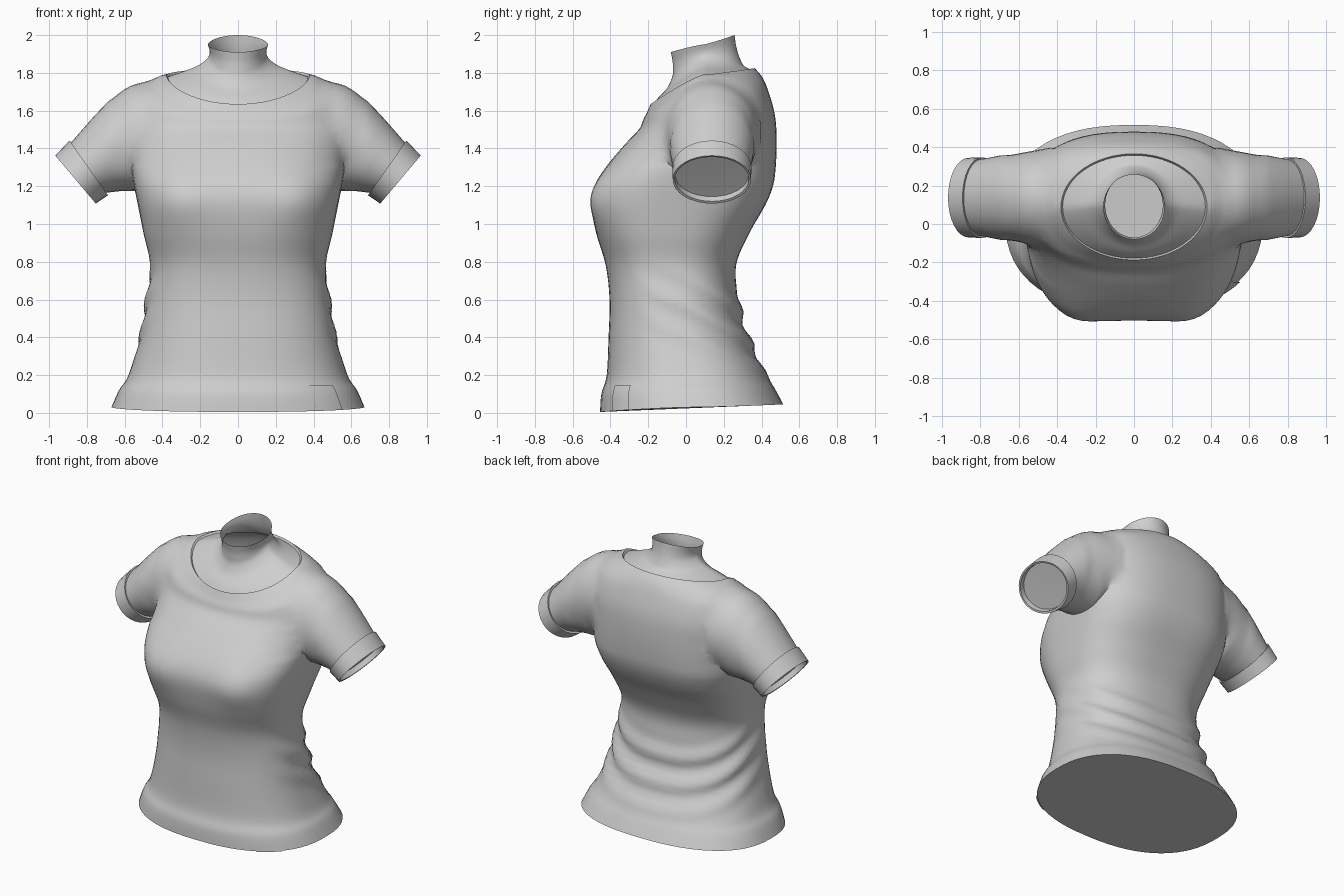
import bpy, bmesh
from math import sin, cos, pi, exp, radians
from mathutils import Vector

cube = bpy.data.objects.get("Cube")
if cube:
    bpy.data.objects.remove(cube)

SIDES = 64
grey = bpy.data.materials.new("plain grey")
grey.use_nodes = True
grey.diffuse_color = (0.62, 0.62, 0.62, 1)
grey.node_tree.nodes["Principled BSDF"].inputs["Base Color"].default_value = (0.62, 0.62, 0.62, 1)


def finish(name, bm):
    """Turn a bmesh into a named grey object."""
    bmesh.ops.recalc_face_normals(bm, faces=bm.faces[:])
    mesh = bpy.data.meshes.new(name)
    bm.to_mesh(mesh)
    bm.free()
    mesh.materials.append(grey)
    obj = bpy.data.objects.new(name, mesh)
    bpy.context.collection.objects.link(obj)
    return obj


def shade(obj, angle=38):
    bpy.ops.object.select_all(action='DESELECT')
    obj.select_set(True)
    bpy.context.view_layer.objects.active = obj
    bpy.ops.object.shade_smooth_by_angle(angle=radians(angle))


def spline_rows(rows, steps):
    """Catmull-Rom interpolation between rows of ring measurements."""
    out = []
    last = len(rows) - 1
    for i in range(last):
        a, b, c, d = rows[max(i - 1, 0)], rows[i], rows[i + 1], rows[min(i + 2, last)]
        for k in range(steps):
            t = k / steps
            out.append([q + t * (r - p + t * (2 * p - 5 * q + 4 * r - s + t * (3 * (q - r) + s - p))) / 2
                        if abs(r - q) > 1e-6 else q
                        for p, q, r, s in zip(a, b, c, d)])
    out.append(list(rows[last]))
    return out


def body_point(row, angle, grow=0.0):
    """Point on a rounded ring: front, side and back heights, half width, front, back, squareness."""
    zf, zs, zb, half, yf, yb, n = row
    c, s = cos(angle), sin(angle)
    px = abs(c) ** (2 / n) * (1 if c > 0 else -1)
    py = abs(s) ** (2 / n) * (1 if s > 0 else -1)
    mid = (yf + yb) / 2
    x = (half + grow) * px
    y = mid + ((yb - yf) / 2 + grow) * py
    z = zs + ((zb if s > 0 else zf) - zs) * abs(s) ** 1.2
    # fullness of the chest
    if s < 0:
        y -= 0.028 * exp(-((abs(x) - 0.32) / 0.14) ** 2 - ((z - 1.12) / 0.16) ** 2)
    # gathered cloth folds that sag across the lower back
    if s > -0.5:
        lift = z - 0.22 * (1 - s)
        fold = sin(2 * pi * (lift - 0.165) / 0.17)
        fade = exp(-((z - 0.42 - 0.12 * (1 - s)) / 0.2) ** 4) * min(1, (s + 0.5) / 0.9)
        push = 0.015 * fade * fold
        x += push * px
        y += push * py
    return Vector((x, y, z))


def loft(bm, rings, closed=True):
    loops = [[bm.verts.new(p) for p in ring] for ring in rings]
    for a, b in zip(loops, loops[1:]):
        for i in range(len(a) if closed else len(a) - 1):
            j = (i + 1) % len(a)
            bm.faces.new((a[i], a[j], b[j], b[i]))
    return loops


def fan(bm, loop, centre):
    hub = bm.verts.new(centre)
    for i, v in enumerate(loop):
        bm.faces.new((v, loop[(i + 1) % len(loop)], hub))


ANGLES = [2 * pi * i / SIDES for i in range(SIDES)]


def level(z, *rest):
    return (z, z, z, *rest)


# shirt body, from hem to neckline
body_rows = [
    (.005, .03, .045, .67, -.455, .515, 2.4),
    (.1, .12, .12, .63, -.448, .475, 2.4),
    level(.2, .58, -.42, .43, 2.4),
    level(.4, .52, -.41, .335, 2.4),
    level(.6, .487, -.405, .28, 2.4),
    level(.78, .465, -.425, .265, 2.5),
    level(.95, .50, -.475, .335, 2.7),
    level(1.1, .53, -.502, .42, 2.9),
    level(1.2, .55, -.485, .46, 2.9),
    level(1.3, .565, -.425, .475, 2.7),
    (1.42, 1.42, 1.45, .572, -.325, .48, 2.5),
    (1.5, 1.56, 1.58, .575, -.25, .47, 2.4),
    (1.555, 1.7, 1.7, .545, -.225, .437, 2.3),
    (1.59, 1.77, 1.775, .455, -.207, .405, 2.1),
    (1.635, 1.79, 1.825, .38, -.187, .365, 2),
]
rows = spline_rows(body_rows, 6)
neck_edge = (1.622, 1.779, 1.811, .371, -.178, .357, 2)
neck_hub = Vector((0, .09, 1.5))
bm = bmesh.new()
loops = loft(bm, [[body_point(r, a) for a in ANGLES] for r in rows + [neck_edge]])
fan(bm, loops[0], (0, .03, .025))
fan(bm, loops[-1], neck_hub)
shirt = finish("shirt", bm)

# sleeves: top x, top z, bottom x, bottom z, half depth
sleeve_rows = [
    (.40, 1.75, .44, 1.24, .272),
    (.565, 1.752, .52, 1.175, .25),
    (.72, 1.615, .61, 1.175, .225),
    (.885, 1.43, .70, 1.165, .2),
]
cuff_rows = [
    (.892, 1.442, .688, 1.152, .21),
    (.967, 1.362, .753, 1.108, .207),
    (.957, 1.355, .762, 1.12, .196),
    (.93, 1.375, .737, 1.145, .194),
]


def sleeve_ring(row, side):
    xt, zt, xb, zb, depth = row
    top, low = Vector((xt, 0, zt)), Vector((xb, 0, zb))
    ring = []
    for a in ANGLES[::2]:
        p = (top + low) / 2 + (top - low) / 2 * cos(a)
        ring.append((p.x * side, .137 + depth * sin(a), p.z))
    return ring


for side, label in ((1, "left"), (-1, "right")):
    bm = bmesh.new()
    rings = [sleeve_ring(r, side) for r in spline_rows(sleeve_rows, 5) + cuff_rows]
    loops = loft(bm, rings)
    bm.faces.new(loops[0])
    fan(bm, loops[-1], (.83 * side, .137, 1.263))
    sleeve = finish(label + "_sleeve", bm)
    join = shirt.modifiers.new("join " + label, 'BOOLEAN')
    join.operation, join.solver, join.object = 'UNION', 'EXACT', sleeve
    bpy.context.view_layer.objects.active = shirt
    bpy.ops.object.modifier_apply(modifier=join.name)
    bpy.data.objects.remove(sleeve)

# open the neck, then soften the shoulder joints
bm = bmesh.new()
bm.from_mesh(shirt.data)
bmesh.ops.delete(bm, geom=[v for v in bm.verts if (v.co - neck_hub).length < .001], context='VERTS')
bmesh.ops.remove_doubles(bm, verts=bm.verts[:], dist=.004)
joint = [v for v in bm.verts if .41 < abs(v.co.x) < .67 and v.co.z > 1.3]
for _ in range(8):
    bmesh.ops.smooth_vert(bm, verts=joint, factor=.5, use_axis_x=True, use_axis_y=True, use_axis_z=True)
bm.to_mesh(shirt.data)
bm.free()
shade(shirt)

# bare upper chest and open neck
neck_rows = [
    neck_edge,
    (1.665, 1.807, 1.822, .29, -.15, .335, 2),
    (1.72, 1.84, 1.84, .21, -.10, .305, 2),
    (1.79, 1.88, 1.89, .16, -.07, .28, 2),
    (1.85, 1.915, 1.945, .15, -.07, .265, 2),
    (1.91, 1.95, 2.0, .16, -.08, .257, 2),
]
bm = bmesh.new()
loft(bm, [[body_point(r, a) for a in ANGLES] for r in spline_rows(neck_rows, 4)])
shade(finish("neck", bm))

# small patch on the hem
bm = bmesh.new()
arc = [radians(-56 + 2.2 * i) for i in range(9)]
patch = [[body_point(r, a, .007) for a in arc] for r in rows[:10]]
loft(bm, patch, closed=False)
shade(finish("hem_patch", bm))
